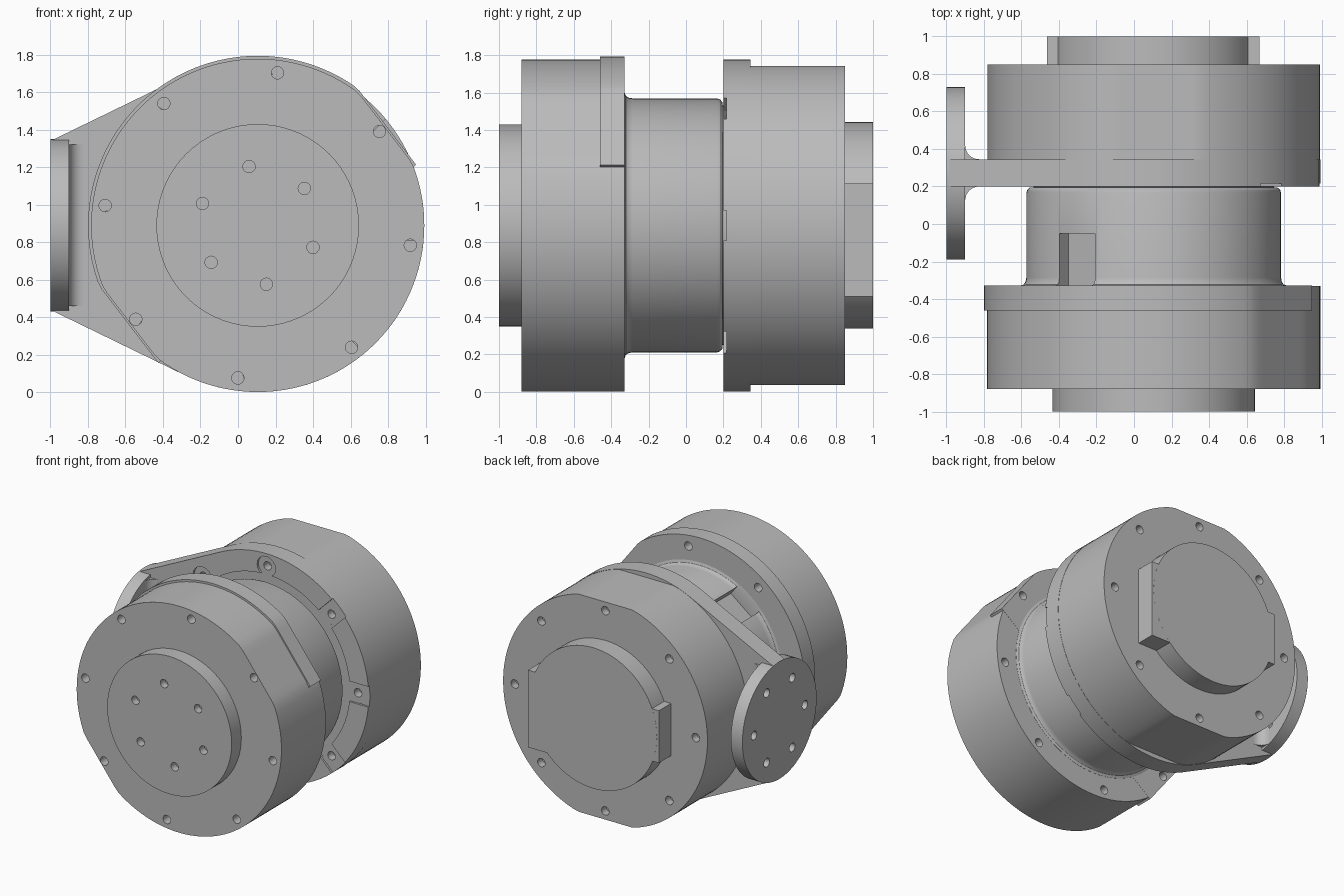
import bpy, bmesh, math
from mathutils import Matrix, Vector

cube = bpy.data.objects.get("Cube")
if cube:
    bpy.data.objects.remove(cube, do_unlink=True)

grey = bpy.data.materials.new("machined grey")
grey.use_nodes = True
grey.diffuse_color = (0.5, 0.5, 0.5, 1)
grey.node_tree.nodes["Principled BSDF"].inputs["Base Color"].default_value = (0.5, 0.5, 0.5, 1)

CX, CZ = 0.105, 0.89      # main axis runs along y
R = 0.888
TAU = 2 * math.pi


def finish(name, bm):
    bmesh.ops.recalc_face_normals(bm, faces=bm.faces)
    me = bpy.data.meshes.new(name)
    bm.to_mesh(me)
    bm.free()
    ob = bpy.data.objects.new(name, me)
    bpy.context.collection.objects.link(ob)
    me.materials.append(grey)
    return ob


def polar(r, deg):
    a = math.radians(deg)
    return CX + r * math.cos(a), CZ + r * math.sin(a)


def outline(r, flats=(), start=0.0, end=360.0, n=72):
    """Arc in the xz plane, trimmed by flats given as (direction, distance)."""
    count = n if end - start >= 360 else n + 1
    pts = []
    for i in range(count):
        deg = start + (end - start) * i / n
        rad = r
        for direction, dist in flats:
            c = math.cos(math.radians(deg - direction))
            if c > 0.1:
                rad = min(rad, dist / c)
        pts.append(polar(rad, deg))
    return pts


def prism_bm(pts, lo, hi, axis="y"):
    bm = bmesh.new()
    place = (lambda p, t: (p[0], t, p[1])) if axis == "y" else (lambda p, t: (p[0], p[1], t))
    a = [bm.verts.new(place(p, lo)) for p in pts]
    b = [bm.verts.new(place(p, hi)) for p in pts]
    bm.faces.new(a)
    bm.faces.new(b[::-1])
    for i in range(len(pts)):
        j = (i + 1) % len(pts)
        bm.faces.new((a[i], a[j], b[j], b[i]))
    return bm


def prism(name, pts, lo, hi, axis="y"):
    return finish(name, prism_bm(pts, lo, hi, axis))


def rod(center, r, depth, axis="y", segs=16):
    bm = bmesh.new()
    rot = Matrix.Rotation(math.pi / 2, 4, "X" if axis == "y" else "Y")
    bmesh.ops.create_cone(bm, cap_ends=True, segments=segs, radius1=r, radius2=r,
                          depth=depth, matrix=Matrix.Translation(center) @ rot)
    return finish("cutter", bm)


def radial_box(deg, r0, r1, width, y0, y1):
    """Box cutter pointing outward from the main axis."""
    a = math.radians(deg)
    u = Vector((math.cos(a), math.sin(a)))
    v = Vector((-u.y, u.x)) * width / 2
    c = Vector((CX, CZ))
    return prism("cutter", [c + u * r0 - v, c + u * r1 - v, c + u * r1 + v, c + u * r0 + v], y0, y1)


def cut(ob, cutters):
    for c in cutters:
        c.hide_render = True
        m = ob.modifiers.new("cut", "BOOLEAN")
        m.operation, m.solver, m.object = "DIFFERENCE", "EXACT", c
    bpy.context.view_layer.update()
    dg = bpy.context.evaluated_depsgraph_get()
    me = bpy.data.meshes.new_from_object(ob.evaluated_get(dg))
    ob.modifiers.clear()
    ob.data = me
    for c in cutters:
        bpy.data.objects.remove(c, do_unlink=True)


def bolt_ring(r, count, offset, y, depth, size=0.033):
    rods = []
    for i in range(count):
        x, z = polar(r, offset + 360 * i / count)
        rods.append(rod((x, y, z), size, depth))
    return rods


parts = []

# Front housing with two flats and through bolt holes
flats = [(37.5, 0.857), (217.5, 0.857)]
front_housing = prism("front_housing", outline(R, flats, n=120), -0.88, -0.33)
cut(front_housing, bolt_ring(0.82, 8, 37.6, -0.6, 0.8))
parts.append(front_housing)

# Raised lip around the upper left of the front housing
lip_flats = [(37.5, 0.867), (217.5, 0.867)]
front_lip = prism("front_lip", outline(0.904, lip_flats, 20.9, 234.1, 80), -0.46, -0.329)
cut(front_lip, bolt_ring(0.82, 8, 37.6, -0.4, 0.4))
parts.append(front_lip)

# Front output cap
front_cap = prism("front_cap", outline(0.54), -1.0, -0.87)
cut(front_cap, bolt_ring(0.317, 6, 38.4, -1.0, 0.12))
parts.append(front_cap)

# Neck turned around the main axis, with rounded ends
profile = [(0, -0.36), (0.715, -0.36), (0.712, -0.329), (0.693, -0.322), (0.683, -0.308),
           (0.679, -0.285), (0.679, 0.165), (0.674, 0.182), (0.66, 0.194), (0.64, 0.196),
           (0.64, 0.25), (0, 0.25)]
bm = bmesh.new()
vs = [bm.verts.new((CX + r, y, CZ)) for r, y in profile]
es = [bm.edges.new(p) for p in zip(vs, vs[1:])]
bmesh.ops.spin(bm, geom=vs + es, cent=(CX, 0, CZ), axis=(0, 1, 0), angle=TAU, steps=72)
bmesh.ops.remove_doubles(bm, verts=bm.verts, dist=1e-4)
neck = finish("neck", bm)
cut(neck, [radial_box(127.6, 0.59, 0.9, 0.24, -0.328, -0.05)])
parts.append(neck)

# Rear plate reaching out to the side mount
arm = [polar(R, -115.3 + 230.6 * i / 60) for i in range(61)]
rear_plate = prism("rear_plate", arm + [(-0.99, 1.345), (-0.99, 0.435)], 0.2, 0.345)
cutters = [prism("cutter", outline(0.725), 0.1, 0.216)]
cutters += bolt_ring(0.785, 8, 0, 0.166, 0.1, 0.08)
cutters += [radial_box(d, 0.7, 1.0, 0.16, 0.1, 0.2155) for d in (-45, 0, 45)]
cutters += bolt_ring(0.785, 8, 0, 0.2, 0.16)
cut(rear_plate, cutters)
parts.append(rear_plate)

# Rear housing with flats at top and bottom
rear_housing = prism("rear_housing", outline(R - 0.002, [(90, 0.853), (270, 0.853)], n=120), 0.34, 0.85)
cut(rear_housing, bolt_ring(0.785, 8, 0, 0.85, 0.12))
parts.append(rear_housing)

# Rear cap with a squared key on each side
parts.append(prism("rear_cap", outline(0.552), 0.84, 1.0))
for name, x0, x1, z0, z1 in (("left_key", 0.3, 0.67, 0.51, 1.115),
                             ("right_key", -0.1, -0.465, 0.69, 1.1)):
    parts.append(prism(name, [(x0, z0), (x1, z0), (x1, z1), (x0, z1)], 0.84, 0.9995))

# Round side mount with six holes
MY = 0.27
side_mount = rod((-0.95, MY, CZ), 0.46, 0.1, "x", 64)
side_mount.name = side_mount.data.name = "side_mount"
holes = []
for i in range(6):
    a = TAU * i / 6
    holes.append(rod((-0.95, MY + 0.315 * math.cos(a), CZ + 0.315 * math.sin(a)), 0.034, 0.3, "x"))
cut(side_mount, holes)
parts.append(side_mount)

# Fillets between the plate and the side mount
for name, y, s in (("front_fillet", 0.2, -1), ("rear_fillet", 0.345, 1)):
    rad = 0.075
    pts = [(-0.905, y - s * 0.01)]
    for i in range(9):
        a = math.pi / 2 * i / 8
        pts.append((-0.9 + rad * (1 - math.sin(a)), y + s * rad * (1 - math.cos(a))))
    parts.append(prism(name, pts, CZ - 0.43, CZ + 0.43, "z"))

# Smooth curved walls while keeping the machined edges sharp
bpy.ops.object.select_all(action="DESELECT")
for ob in parts:
    ob.select_set(True)
bpy.context.view_layer.objects.active = parts[0]
bpy.ops.object.shade_smooth_by_angle(angle=math.radians(30))
